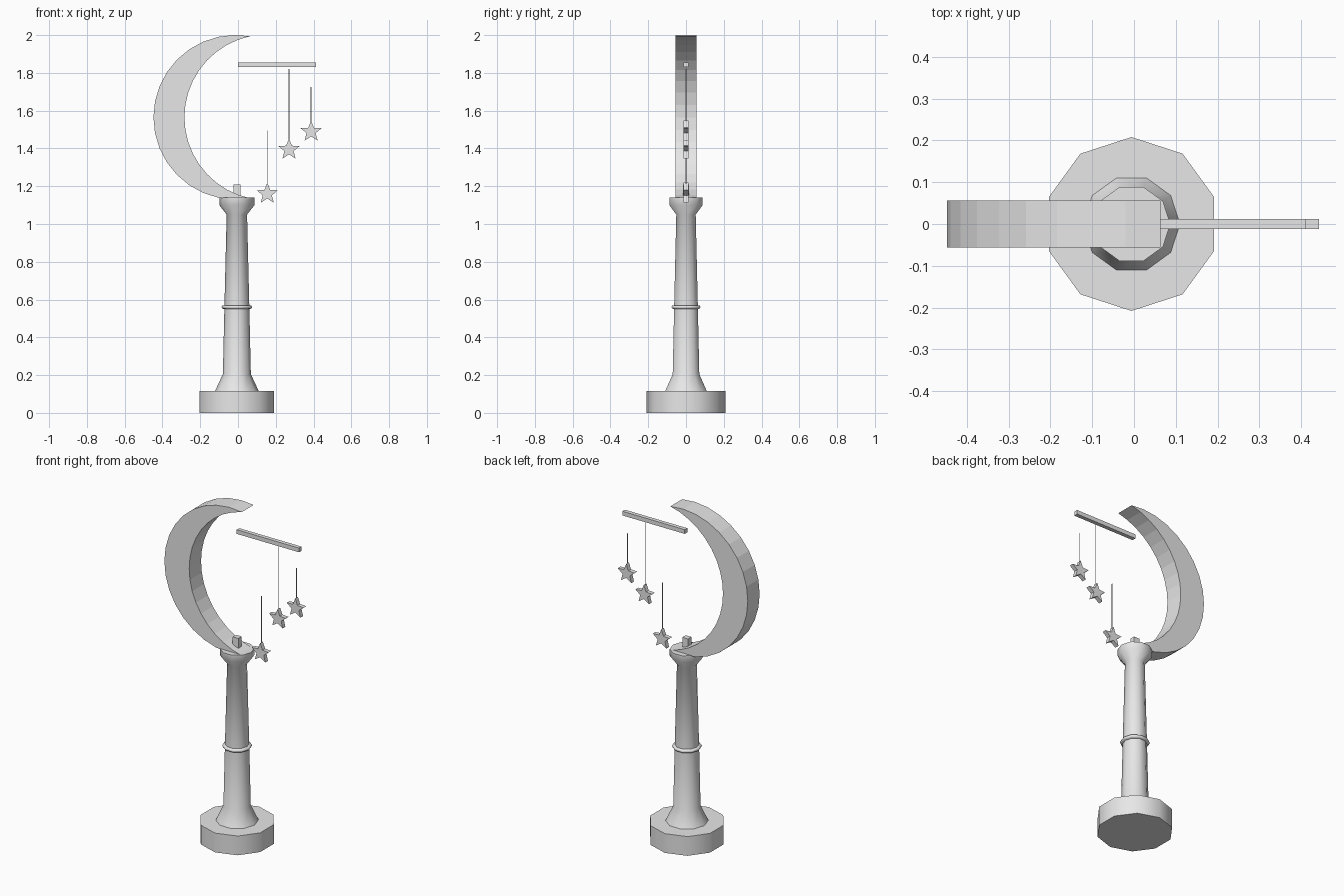
import bpy, bmesh, math

if "Cube" in bpy.data.objects:
    bpy.data.objects.remove(bpy.data.objects["Cube"])

CX = -0.006  # axis of the pillar

mat = bpy.data.materials.new("plain_grey")
mat.diffuse_color = (0.8, 0.8, 0.8, 1)
mat.use_nodes = True
mat.node_tree.nodes["Principled BSDF"].inputs["Base Color"].default_value = mat.diffuse_color


def finish(bm, name, smooth=None):
    bmesh.ops.recalc_face_normals(bm, faces=bm.faces)
    if smooth is not None:
        for f in bm.faces:
            f.smooth = True
        for e in bm.edges:
            e.smooth = e.calc_face_angle(0) < math.radians(smooth)
    me = bpy.data.meshes.new(name)
    bm.to_mesh(me)
    bm.free()
    me.materials.append(mat)
    ob = bpy.data.objects.new(name, me)
    bpy.context.collection.objects.link(ob)
    return ob


def lathe(name, profile, sides, phase, smooth, cx):
    """Revolve (radius, z) points and cap both ends."""
    bm = bmesh.new()
    rings = []
    for r, z in profile:
        rings.append([bm.verts.new((cx + r * math.cos(phase + math.tau * i / sides),
                                    r * math.sin(phase + math.tau * i / sides), z))
                      for i in range(sides)])
    for a, b in zip(rings, rings[1:]):
        for i in range(sides):
            j = (i + 1) % sides
            bm.faces.new((a[i], a[j], b[j], b[i]))
    bm.faces.new(rings[0][::-1])
    bm.faces.new(rings[-1])
    return finish(bm, name, smooth)


def plate(name, pts, half_depth):
    """Extrude an outline in the xz plane along y."""
    bm = bmesh.new()
    front = [bm.verts.new((x, -half_depth, z)) for x, z in pts]
    back = [bm.verts.new((x, half_depth, z)) for x, z in pts]
    bm.faces.new(front)
    bm.faces.new(back[::-1])
    for i in range(len(pts)):
        j = (i + 1) % len(pts)
        bm.faces.new((front[i], back[i], back[j], front[j]))
    return finish(bm, name)


def box(name, x0, x1, z0, z1, half_depth):
    return plate(name, [(x0, z0), (x1, z0), (x1, z1), (x0, z1)], half_depth)


# Ten-sided base
lathe("base", [(0.208, 0), (0.208, 0.115)], 10, math.pi / 2, 50, CX)

# Tapered pillar with flared foot and capital
lathe("pillar", [(0.116, 0.115), (0.074, 0.205), (0.066, 0.56), (0.054, 1.05),
                 (0.093, 1.10), (0.093, 1.14)], 10, 0, 60, CX)

# Thin collar around the pillar
lathe("collar", [(0.064, 0.550), (0.077, 0.552), (0.081, 0.560), (0.077, 0.568),
                 (0.064, 0.570)], 10, 0, 60, CX)

# Peg on the capital
box("peg", -0.024, 0.013, 1.13, 1.21, 0.016)

# Crescent moon: outer arc down, inner arc back up
N, MZ = 18, 1.565
TIP_X, TIP_H = 0.064, 0.429


def arc(cx, r):
    half = math.atan2(TIP_H, cx - TIP_X)
    return [(cx - r * math.cos(t), MZ + r * math.sin(t))
            for t in (half - 2 * half * i / N for i in range(N + 1))]


outer = arc(-0.012, math.hypot(TIP_H, TIP_X + 0.012))
inner = arc(0.155, math.hypot(TIP_H, 0.155 - TIP_X))
plate("crescent_moon", outer + inner[::-1][1:-1], 0.056)

# Hanging bar
box("hanging_bar", 0.0, 0.412, 1.83, 1.855, 0.012)

# Three stars on strings
for i, (x, z, top) in enumerate([(0.155, 1.16, 1.494), (0.27, 1.394, 1.82), (0.387, 1.489, 1.725)], 1):
    pts = []
    for k in range(10):
        r = 0.0585 if k % 2 == 0 else 0.0255
        a = math.pi / 2 + k * math.pi / 5
        pts.append((x + r * math.cos(a), z + r * math.sin(a)))
    plate(f"star_{i}", pts, 0.0125)
    lathe(f"string_{i}", [(0.002, z + 0.05), (0.002, top)], 6, 0, 70, x)
